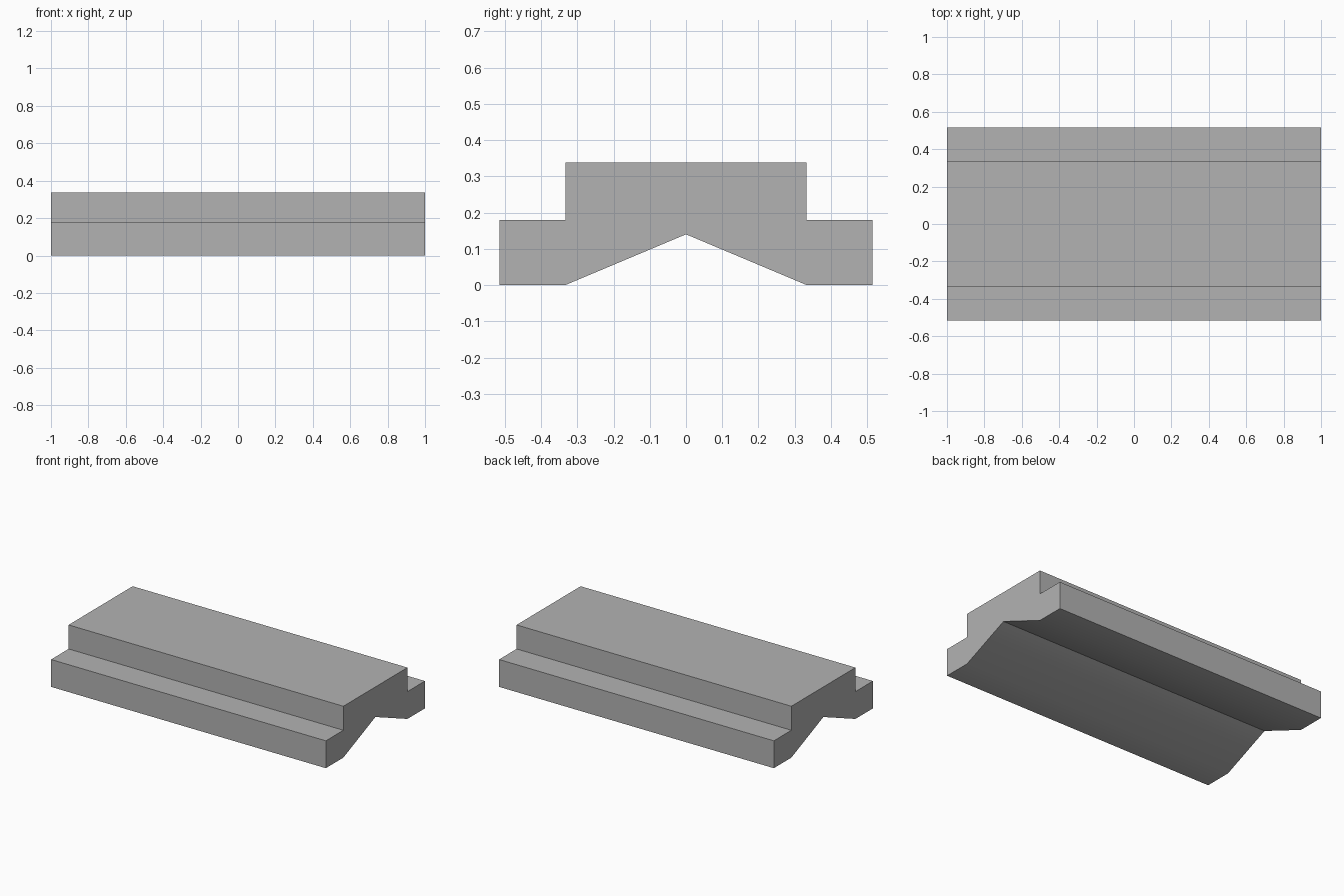
import bpy
import bmesh
import math

cube = bpy.data.objects.get("Cube")
if cube:
    bpy.data.objects.remove(cube, do_unlink=True)

HALF_LENGTH = 1.0

# Single flat grey
grey = bpy.data.materials.new("plain grey")
grey.use_nodes = True
colour = (0.45, 0.45, 0.45, 1.0)
grey.diffuse_color = colour
grey.node_tree.nodes["Principled BSDF"].inputs["Base Color"].default_value = colour

# Half cross-section (y, z) from the underside ridge to the top, then mirrored
half = [(0, 0.14), (0.333, 0), (0.515, 0), (0.515, 0.18), (0.333, 0.18), (0.333, 0.338)]
profile = half + [(-y, z) for y, z in reversed(half[1:])]

# Stepped block: the cross-section extruded along x
bm = bmesh.new()
end = bm.faces.new([bm.verts.new((-HALF_LENGTH, y, z)) for y, z in profile])
result = bmesh.ops.extrude_face_region(bm, geom=[end], use_keep_orig=True)
moved = [v for v in result["geom"] if isinstance(v, bmesh.types.BMVert)]
bmesh.ops.translate(bm, verts=moved, vec=(2 * HALF_LENGTH, 0, 0))
bmesh.ops.recalc_face_normals(bm, faces=bm.faces)

mesh = bpy.data.meshes.new("stepped_block")
bm.to_mesh(mesh)
bm.free()
mesh.materials.append(grey)
block = bpy.data.objects.new("stepped_block", mesh)
bpy.context.collection.objects.link(block)

# Soft shading only where the underside slopes meet the flat feet
bpy.ops.object.select_all(action="DESELECT")
block.select_set(True)
bpy.context.view_layer.objects.active = block
bpy.ops.object.shade_smooth_by_angle(angle=math.radians(30))
